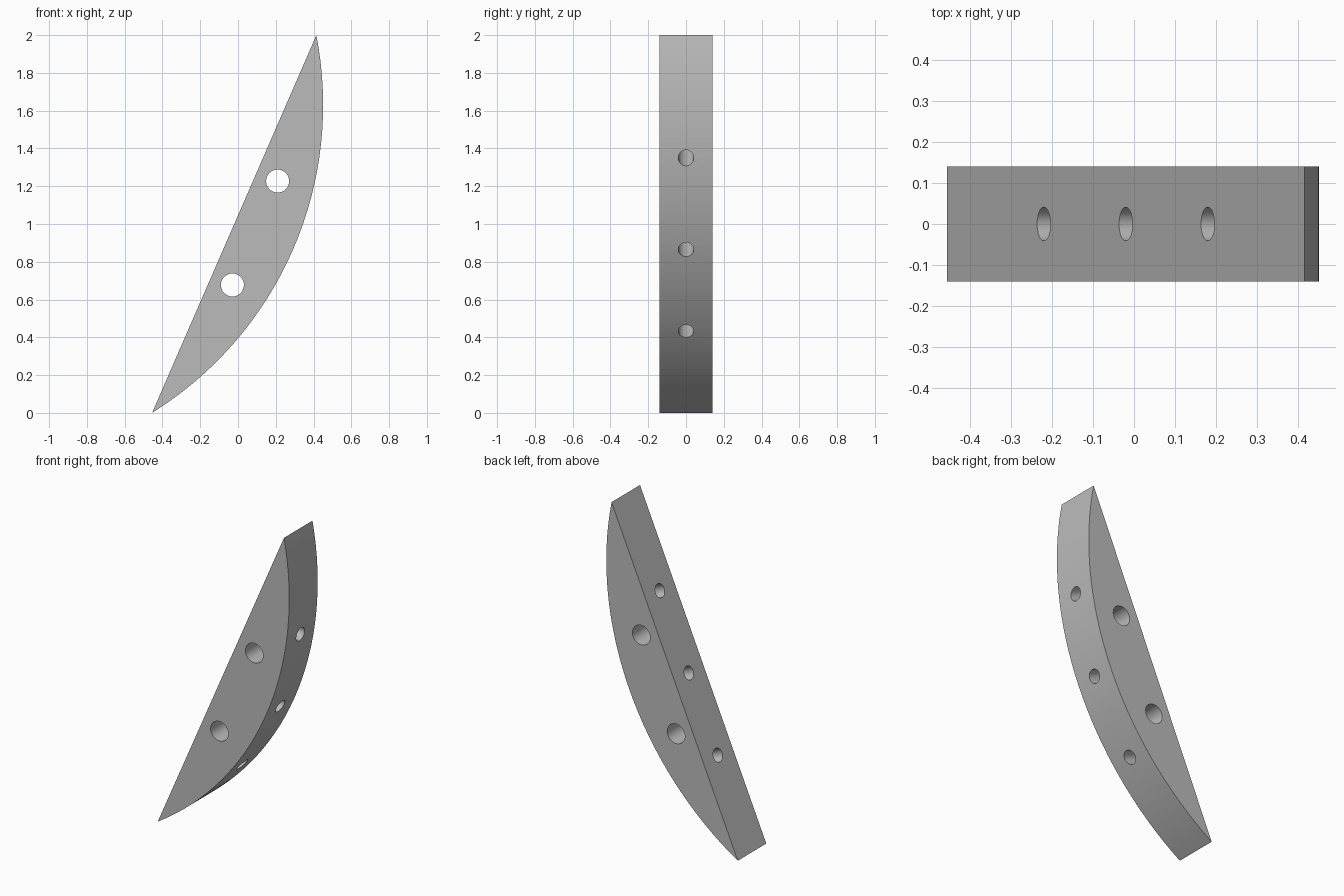
import bpy, bmesh, math
from mathutils import Matrix

if "Cube" in bpy.data.objects:
    bpy.data.objects.remove(bpy.data.objects["Cube"], do_unlink=True)

HALF_CHORD, SET_BACK, HALF_DEPTH = 1.09, 1.58, 0.14
RADIUS = math.hypot(HALF_CHORD, SET_BACK)
ARC_STEPS = 32
# Local frame: x bulges away from the chord, z runs along it
TILT = Matrix.Translation((-0.02, 0, 1)) @ Matrix.Rotation(math.atan2(0.87, 2), 4, 'Y')

grey = bpy.data.materials.new("plain grey")
grey.use_nodes = True
colour = (0.5, 0.5, 0.5, 1)
grey.diffuse_color = colour
grey.node_tree.nodes["Principled BSDF"].inputs["Base Color"].default_value = colour


def make_object(name, bm):
    bmesh.ops.recalc_face_normals(bm, faces=bm.faces)
    bm.transform(TILT)
    mesh = bpy.data.meshes.new(name)
    bm.to_mesh(mesh)
    bm.free()
    mesh.materials.append(grey)
    obj = bpy.data.objects.new(name, mesh)
    bpy.context.collection.objects.link(obj)
    return obj


# Circular segment extruded through its depth
bm = bmesh.new()
sweep = math.asin(HALF_CHORD / RADIUS)
angles = [sweep * (2 * i / ARC_STEPS - 1) for i in range(ARC_STEPS + 1)]
profile = [bm.verts.new((RADIUS * math.cos(a) - SET_BACK, -HALF_DEPTH, RADIUS * math.sin(a)))
           for a in angles]
face = bm.faces.new(profile)
extruded = bmesh.ops.extrude_face_region(bm, geom=[face])["geom"]
bmesh.ops.translate(bm, vec=(0, 2 * HALF_DEPTH, 0),
                    verts=[g for g in extruded if isinstance(g, bmesh.types.BMVert)])
segment = make_object("curved_segment", bm)

# Drill holes: two across the depth, three square to the chord
bm = bmesh.new()


def drill(axis, radius, x, z):
    place = Matrix.Translation((x, 0, z)) @ Matrix.Rotation(math.pi / 2, 4, axis)
    bmesh.ops.create_cone(bm, cap_ends=True, segments=32, radius1=radius,
                          radius2=radius, depth=1.2, matrix=place)


for z in (-0.3, 0.3):
    drill('X', 0.061, 0.12, z)
for z in (-0.5, 0, 0.5):
    drill('Y', 0.041, 0.15, z)
cutter = make_object("hole_cutter", bm)
cutter.hide_render = True

cut = segment.modifiers.new("holes", 'BOOLEAN')
cut.operation = 'DIFFERENCE'
cut.solver = 'EXACT'
cut.object = cutter
bpy.ops.object.select_all(action='DESELECT')
segment.select_set(True)
bpy.context.view_layer.objects.active = segment
bpy.ops.object.modifier_apply(modifier="holes")
bpy.data.objects.remove(cutter, do_unlink=True)
bpy.ops.object.shade_smooth_by_angle(angle=math.radians(30))
